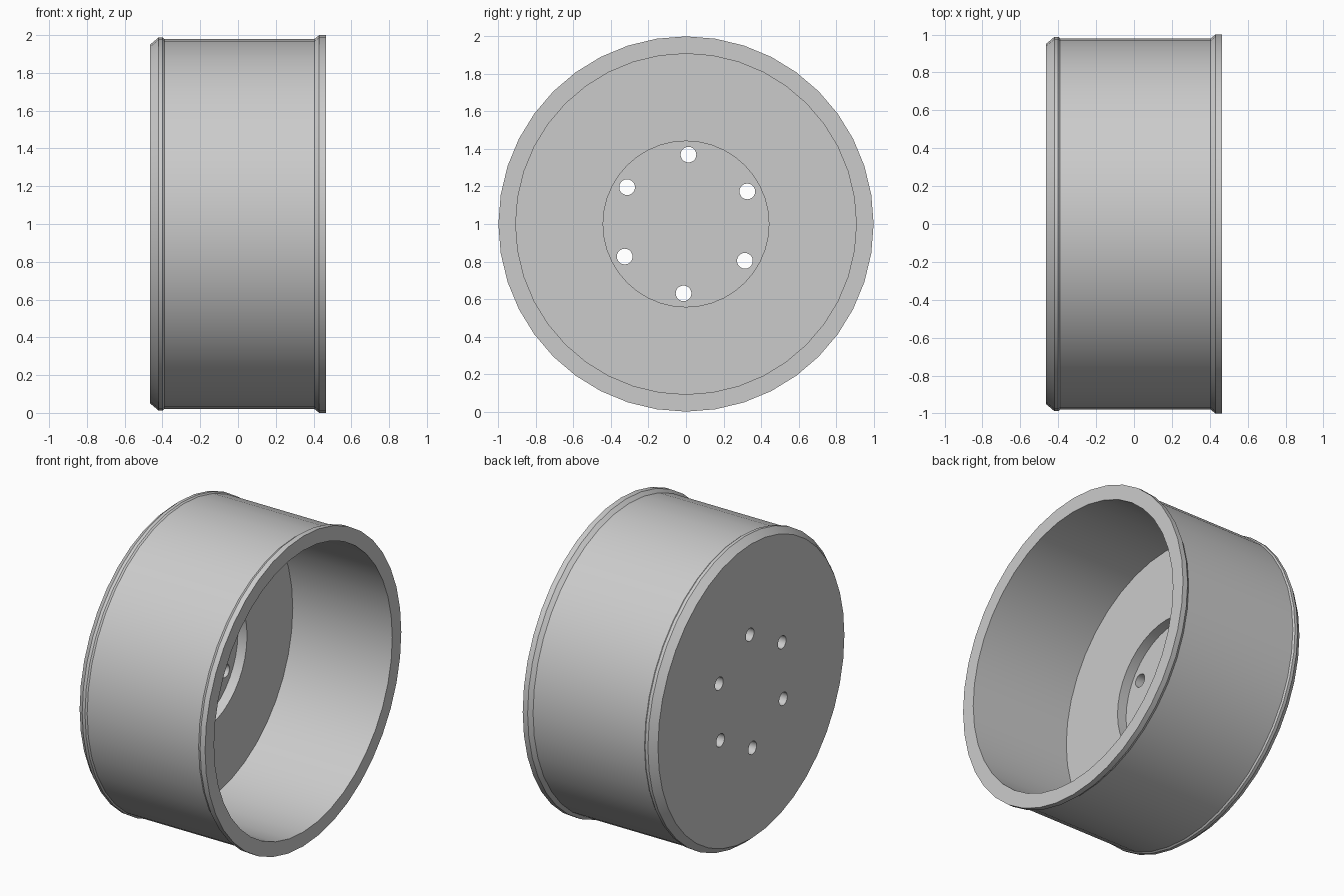
import bpy, bmesh, math
from math import sin, cos, pi, radians

cube = bpy.data.objects.get("Cube")
if cube:
    bpy.data.objects.remove(cube, do_unlink=True)

SIDES = 40
CENTRE_Z = 1.0

metal = bpy.data.materials.new("plain grey")
metal.use_nodes = True
grey = (0.6, 0.6, 0.6, 1)
metal.diffuse_color = grey
metal.node_tree.nodes["Principled BSDF"].inputs["Base Color"].default_value = grey


def add_lathe(bm, profile, sides, y=0.0, z=0.0):
    """Turn (x, radius) points round the x axis and cap both ends."""
    rings = []
    for x, r in profile:
        rings.append([bm.verts.new((x, y + r * sin(2 * pi * i / sides),
                                    z + r * cos(2 * pi * i / sides)))
                      for i in range(sides)])
    for a, b in zip(rings, rings[1:]):
        for i in range(sides):
            j = (i + 1) % sides
            bm.faces.new((a[i], a[j], b[j], b[i]))
    bm.faces.new(rings[0])
    bm.faces.new(rings[-1])


def finish(bm, name):
    bmesh.ops.recalc_face_normals(bm, faces=bm.faces)
    mesh = bpy.data.meshes.new(name)
    bm.to_mesh(mesh)
    bm.free()
    mesh.materials.append(metal)
    obj = bpy.data.objects.new(name, mesh)
    bpy.context.collection.objects.link(obj)
    obj.location.z = CENTRE_Z
    return obj


# Drum: closed outer face, chamfer and bead, body, flange, bore, hub recess
profile = [(-0.465, 0.95), (-0.42, 0.988), (-0.40, 0.988), (-0.39, 0.98),
           (0.405, 0.98), (0.43, 1.0), (0.465, 1.0), (0.465, 0.908),
           (-0.245, 0.908), (-0.245, 0.442), (-0.31, 0.442)]
bm = bmesh.new()
add_lathe(bm, profile, SIDES)
drum = finish(bm, "wheel_drum")

# Six bolt holes through the hub
bm = bmesh.new()
for k in range(6):
    angle = radians(60 * k + 2)
    add_lathe(bm, [(-0.6, 0.042), (-0.28, 0.042)], 20,
              0.37 * sin(angle), 0.37 * cos(angle))
cutter = finish(bm, "bolt_hole_cutter")
cutter.hide_render = True

cut = drum.modifiers.new("bolt_holes", 'BOOLEAN')
cut.operation = 'DIFFERENCE'
cut.solver = 'EXACT'
cut.object = cutter

bpy.ops.object.select_all(action='DESELECT')
drum.select_set(True)
bpy.context.view_layer.objects.active = drum
bpy.ops.object.modifier_apply(modifier=cut.name)
bpy.data.objects.remove(cutter, do_unlink=True)
bpy.ops.object.shade_smooth_by_angle(angle=radians(30))
